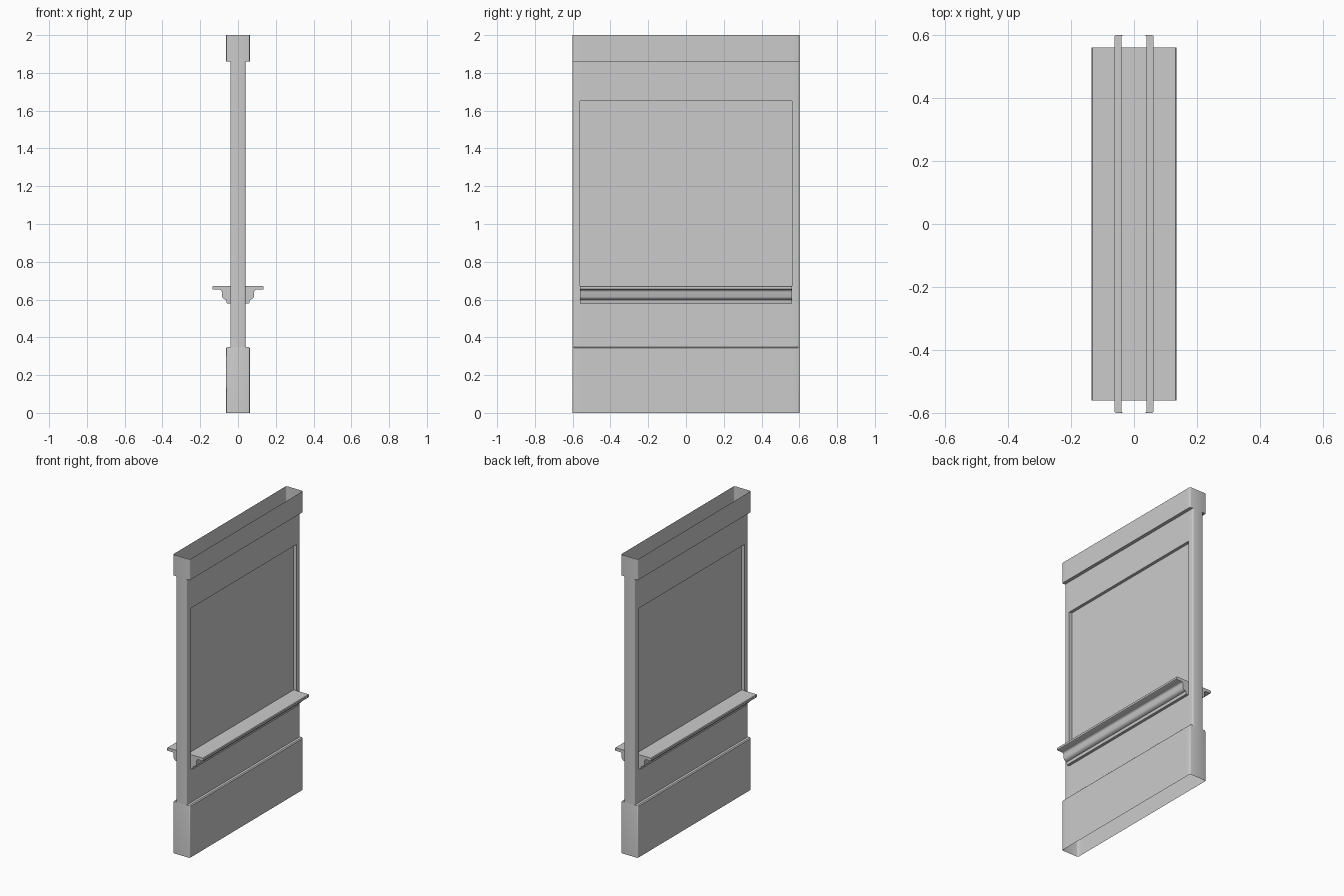
import bpy, bmesh, math

if "Cube" in bpy.data.objects:
    bpy.data.objects.remove(bpy.data.objects["Cube"])

L, WY = 0.60, 0.56            # half wall length, half window width
Z0, Z1 = 0.672, 1.65          # window opening bottom / top
WALL, TRIM = 0.04, 0.0625     # half thicknesses


def finish(name, bm, angle=40):
    bmesh.ops.recalc_face_normals(bm, faces=bm.faces[:])
    me = bpy.data.meshes.new(name)
    bm.to_mesh(me)
    bm.free()
    ob = bpy.data.objects.new(name, me)
    bpy.context.collection.objects.link(ob)
    bpy.ops.object.select_all(action='DESELECT')
    ob.select_set(True)
    bpy.context.view_layer.objects.active = ob
    bpy.ops.object.shade_smooth_by_angle(angle=math.radians(angle))
    return ob


def ring(bm, hx, z, r=0.008, n=3):
    """Rounded rectangle with extra points at the window jambs."""
    quarter = [(hx, WY)]
    for i in range(n + 1):
        a = math.pi / 2 * i / n
        quarter.append((hx - r + r * math.cos(a), L - r + r * math.sin(a)))
    pts = quarter + [(-x, y) for x, y in reversed(quarter)]
    pts += [(-x, -y) for x, y in pts]
    return [bm.verts.new((x, y, z)) for x, y in pts]


# Hollow wall shell with thicker base and top trim, open above and below
bm = bmesh.new()
levels = [(TRIM, 0), (TRIM, 0.343), (TRIM - 0.006, 0.349), (WALL, 0.349),
          (WALL, Z0), (WALL, Z1), (WALL, 1.86), (TRIM, 1.86), (TRIM, 2.0)]
rings = [ring(bm, hx, z) for hx, z in levels]
n = len(rings[0])
for (ha, za), a, b in zip(levels, rings, rings[1:]):
    for i in range(n):
        j = (i + 1) % n
        on_side = abs(a[i].co.y) < WY + 1e-4 and abs(a[j].co.y) < WY + 1e-4
        if on_side and za == Z0:
            continue          # window opening
        bm.faces.new((a[i], a[j], b[j], b[i]))
finish("wall_shell", bm)

# Reveal lining the window opening (head and two jambs)
bm = bmesh.new()
path = [(-WY, Z0), (-WY, Z1), (WY, Z1), (WY, Z0)]
rows = [[bm.verts.new((x, y, z)) for y, z in path] for x in (-WALL, WALL)]
for i in range(3):
    bm.faces.new((rows[0][i], rows[0][i + 1], rows[1][i + 1], rows[1][i]))
finish("window_reveal", bm)

# Window pane
bpy.ops.mesh.primitive_cube_add(size=1, location=(0, 0, (Z0 + Z1) / 2))
pane = bpy.context.object
pane.name = "window_pane"
pane.scale = (0.04, 2 * WY, Z1 - Z0)

# Moulded sill running through the wall
half = [(0.045, 0.578), (0.058, 0.578), (0.060, 0.582), (0.060, 0.598),
        (0.070, 0.600), (0.079, 0.606), (0.084, 0.615), (0.085, 0.640),
        (0.088, 0.648), (0.095, 0.652), (0.131, 0.652), (0.135, 0.655),
        (0.135, 0.668), (0.131, 0.672)]
profile = half + [(-x, z) for x, z in reversed(half)]
bm = bmesh.new()
face = bm.faces.new([bm.verts.new((x, -WY, z)) for x, z in profile])
out = bmesh.ops.extrude_face_region(bm, geom=[face], use_keep_orig=True)
moved = [g for g in out["geom"] if isinstance(g, bmesh.types.BMVert)]
bmesh.ops.translate(bm, verts=moved, vec=(0, 2 * WY, 0))
finish("window_sill", bm)
